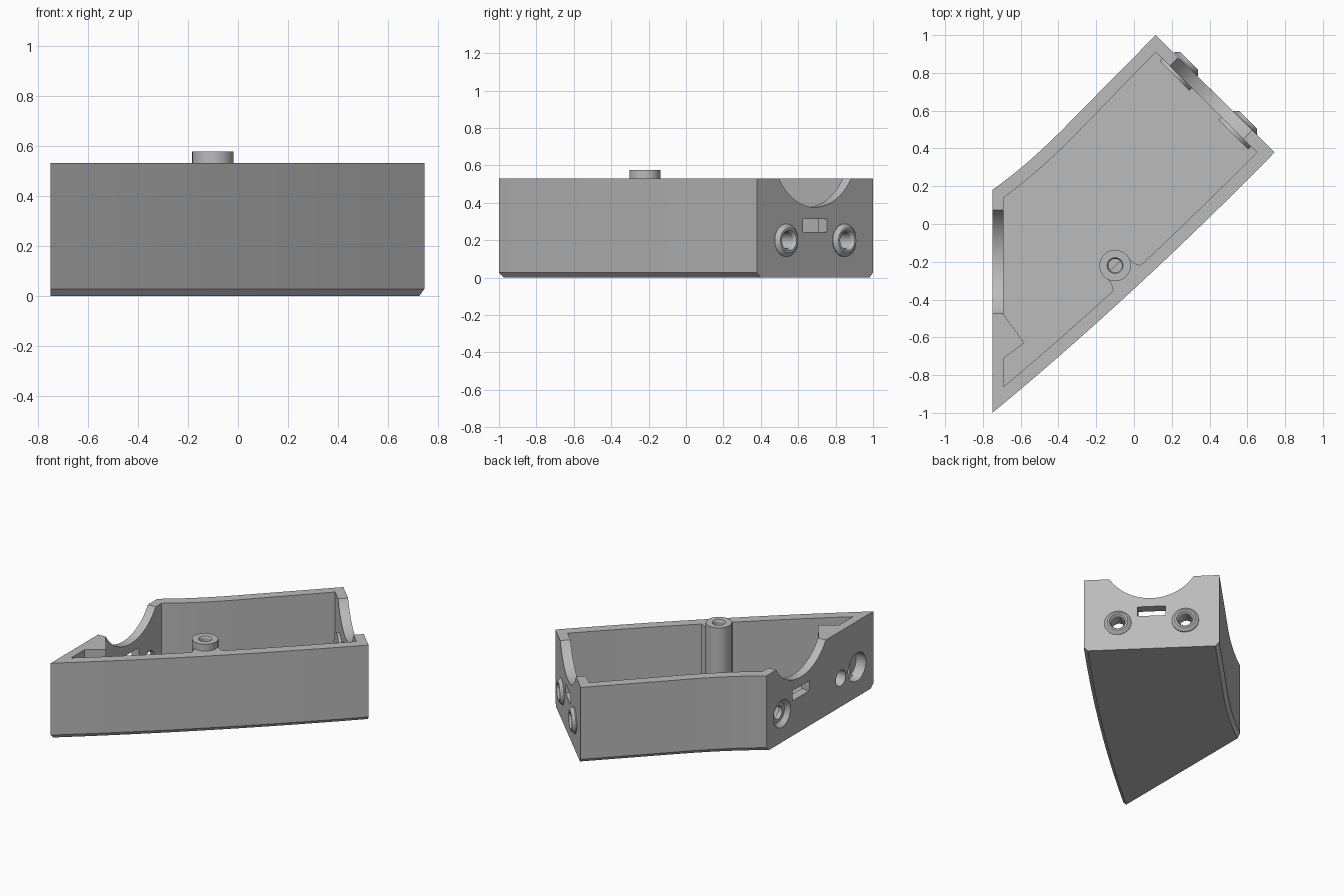
import bpy, bmesh, math
from mathutils import Matrix, Vector

if "Cube" in bpy.data.objects:
    bpy.data.objects.remove(bpy.data.objects["Cube"], do_unlink=True)

HEIGHT, FLOOR, CHAMFER, WALL = 0.53, 0.06, 0.027, 0.068
grey = bpy.data.materials.new("plain_grey")
grey.use_nodes = True
grey.diffuse_color = (0.5, 0.5, 0.5, 1)
grey.node_tree.nodes["Principled BSDF"].inputs["Base Color"].default_value = (0.5, 0.5, 0.5, 1)


def finish(name, bm, matrix=None):
    if matrix:
        bm.transform(matrix)
    bmesh.ops.recalc_face_normals(bm, faces=bm.faces)
    mesh = bpy.data.meshes.new(name)
    bm.to_mesh(mesh)
    bm.free()
    mesh.materials.append(grey)
    ob = bpy.data.objects.new(name, mesh)
    bpy.context.collection.objects.link(ob)
    return ob


def loft(name, rings, matrix=None, closed=False):
    """Skin equal rings of points; cap the two ends unless closed."""
    bm = bmesh.new()
    loops = [[bm.verts.new(p) for p in ring] for ring in rings]
    n = len(loops[0])
    pairs = list(zip(loops, loops[1:])) + ([(loops[-1], loops[0])] if closed else [])
    for a, b in pairs:
        for i in range(n):
            j = (i + 1) % n
            bm.faces.new((a[i], a[j], b[j], b[i]))
    if not closed:
        bm.faces.new(loops[0])
        bm.faces.new(loops[-1])
    return finish(name, bm, matrix)


def prism(name, outline, z0, z1):
    return loft(name, [[(x, y, z) for x, y in outline] for z in (z0, z1)])


def lathe(name, profile, matrix, closed=False, sides=48):
    """Turn (radius, distance) pairs about the local y axis."""
    turn = [2 * math.pi * i / sides for i in range(sides)]
    return loft(name, [[(r * math.cos(a), d, r * math.sin(a)) for a in turn]
                       for r, d in profile], matrix, closed)


def box(name, size, matrix):
    bm = bmesh.new()
    bmesh.ops.create_cube(bm, size=1, matrix=Matrix.Diagonal((*size, 1)))
    return finish(name, bm, matrix)


def cut(target, cutter):
    cutter.hide_render = True
    mod = target.modifiers.new("cut", "BOOLEAN")
    mod.operation, mod.solver, mod.object = "DIFFERENCE", "EXACT", cutter
    bpy.context.view_layer.objects.active = target
    bpy.ops.object.modifier_apply(modifier=mod.name)
    bpy.data.objects.remove(cutter, do_unlink=True)


def bezier(a, b, c, n):
    a, b, c = Vector(a), Vector(b), Vector(c)
    return [a * (1 - t) ** 2 + b * 2 * t * (1 - t) + c * t * t
            for t in (i / n for i in range(n + 1))]


def offset(points, dist):
    out = []
    for i in range(1, len(points) - 1):
        d = (points[i + 1] - points[i - 1]).normalized()
        out.append(points[i] + Vector((-d.y, d.x)) * dist)
    return out


# Curved long sides, both running from the left end to the right end
front = bezier((-0.75, -1), (0, -0.38), (0.745, 0.38), 24)
back = bezier((-0.75, 0.18), (-0.54, 0.33), (-0.32, 0.56), 14) + [Vector((0.115, 1))]

# Outer block with chamfered lower edges on the long sides only
end_dir = Vector((-1, 1)).normalized()


def inset(points, sign):
    return [p + Vector((0, 1)).lerp(end_dir, i / (len(points) - 1)) * CHAMFER * sign
            for i, p in enumerate(points)]


top = front + back[::-1]
bottom = inset(front, 1) + inset(back, -1)[::-1]
shell = loft("tray_shell", [[(p.x, p.y, z) for p in ring] for ring, z in
                            ((bottom, 0), (top, CHAMFER), (top, HEIGHT))])

# Hollow, leaving a triangular gusset on the left wall
inner_front = [p for p in offset(front, WALL) if -0.62 < p.x < 0.6]
inner_back = [p for p in offset(back, -WALL) if p.x > -0.66]
cavity = ([(-0.69, -0.86)] + [tuple(p) for p in inner_front] + [(0.65, 0.38), (0.115, 0.91)]
          + [tuple(p) for p in inner_back[::-1]]
          + [(-0.69, 0.14), (-0.69, -0.48), (-0.58, -0.63), (-0.69, -0.71)])
cut(shell, prism("cavity_cutter", cavity, FLOOR, 1))


# End wall frames: local x along the wall, y outward, z up
def frame(origin, u, n):
    m = Matrix((u, n, (0, 0, 1))).transposed().to_4x4()
    m.translation = origin
    return m


s = math.sqrt(0.5)
right_end = frame((0.43, 0.69, 0), (s, -s, 0), (s, s, 0))
left_end = frame((-0.75, -0.2, 0), (0, 1, 0), (-1, 0, 0))


def at(end, u, z):
    return end @ Matrix.Translation((u, 0, z))


# Round notch and slot through both end walls
for end in (right_end, left_end):
    cut(shell, lathe("notch_cutter", [(0.323, -0.11), (0.323, 0.1)], at(end, 0, 0.7), sides=96))
    cut(shell, box("slot_cutter", (0.184, 0.2, 0.07), at(end, 0, 0.28)))

# Flanged bushings on the right end
for side, u in (("back", -0.22), ("front", 0.22)):
    place = at(right_end, u, 0.2)
    cut(shell, lathe("bushing_cutter", [(0.075, -0.12), (0.075, 0.1)], place))
    lathe("bushing_" + side, [(0.045, -0.085), (0.11, -0.085), (0.11, -0.05), (0.088, -0.03),
                              (0.088, 0.004), (0.067, 0.025), (0.055, 0.025), (0.045, 0.01)],
          place, closed=True)

# Matching tapered socket, blind pin hole and cable hole on the left end
cut(shell, lathe("socket_cutter", [(0.045, -0.1), (0.045, -0.03), (0.07, -0.03),
                                   (0.095, 0), (0.095, 0.05)], at(left_end, 0.21, 0.2)))
cut(shell, lathe("pin_cutter", [(0.055, -0.09), (0.055, 0.05)], at(left_end, -0.44, 0.2)))
cut(shell, lathe("cable_cutter", [(0.098, -0.075), (0.098, 0.05)], at(left_end, -0.62, 0.21)))

# Screw post with a blind hole, and the filleted web that ties it to the front wall
centre = Vector((-0.1, -0.22, 0))
up = Matrix.Translation(centre) @ Matrix.Rotation(math.pi / 2, 4, "X")
lathe("screw_post", [(0.083, FLOOR - 0.02), (0.083, 0.577), (0.042, 0.577),
                     (0.036, 0.565), (0.036, 0.2)], up)
along, out = Vector((0.73, 0.68)), Vector((0.68, -0.73))
half = [(0.08, 0.0), (0.078, 0.035), (0.085, 0.065), (0.1, 0.09), (0.14, 0.105), (0.14, 0.125)]
web = half + [(-a, b) for a, b in half[::-1]]
prism("post_web", [tuple(centre.to_2d() + along * a + out * b) for a, b in web],
      FLOOR - 0.02, HEIGHT - 0.0005)

# Smooth the round surfaces, keep the edges sharp
bpy.ops.object.select_all(action="DESELECT")
for ob in bpy.context.collection.objects:
    if ob.type == "MESH" and ob.data.materials and ob.data.materials[0] == grey:
        ob.select_set(True)
        bpy.context.view_layer.objects.active = ob
bpy.ops.object.shade_smooth_by_angle(angle=math.radians(25))
